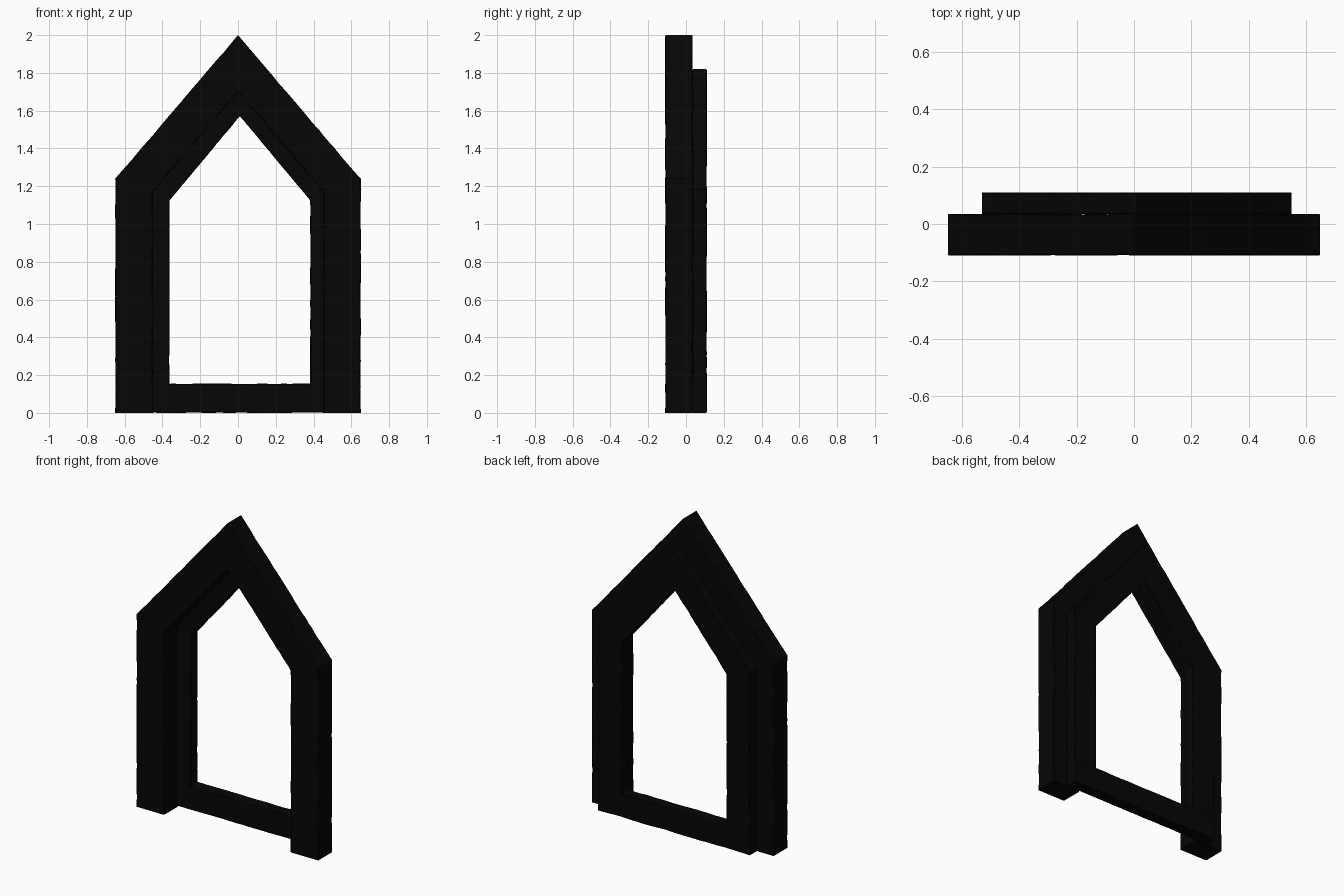
import bpy
import bmesh
import random
from mathutils import Vector

random.seed(4)
if "Cube" in bpy.data.objects:
    bpy.data.objects.remove(bpy.data.objects["Cube"], do_unlink=True)

black = bpy.data.materials.new("charred black wood")
black.use_nodes = True
colour = (0.0018, 0.0018, 0.0018, 1)
black.diffuse_color = colour
black.node_tree.nodes["Principled BSDF"].inputs["Base Color"].default_value = colour
black.node_tree.nodes["Principled BSDF"].inputs["Roughness"].default_value = 0.9


def beam(name, corners, y0, y1, cuts=18, bevel=0.004, wear=0.004):
    """Worn timber: corners are (x, z) for start outer, start inner, end inner, end outer."""
    bm = bmesh.new()
    front = [bm.verts.new((x, y0, z)) for x, z in corners]
    back = [bm.verts.new((x, y1, z)) for x, z in corners]
    bm.faces.new(front)
    bm.faces.new(back[::-1])
    for i in range(4):
        j = (i + 1) % 4
        bm.faces.new((front[j], front[i], back[i], back[j]))
    bmesh.ops.recalc_face_normals(bm, faces=bm.faces)

    # soften the long edges only, so the mitred ends stay tight
    long_edges = [bm.edges.get((v[a], v[b])) for v in (front, back) for a, b in ((1, 2), (3, 0))]
    bmesh.ops.bevel(bm, geom=long_edges, offset=bevel, segments=1, affect='EDGES')

    # cut across the grain, then chip the edges slightly inwards
    p = [Vector((x, (y0 + y1) / 2, z)) for x, z in corners]
    chips = []
    for k in range(1, cuts):
        t = k / cuts
        outer, inner = p[0].lerp(p[3], t), p[1].lerp(p[2], t)
        normal = (inner - outer).cross(Vector((0, 1, 0)))
        cut = bmesh.ops.bisect_plane(bm, geom=bm.verts[:] + bm.edges[:] + bm.faces[:],
                                     plane_co=outer, plane_no=normal)
        middle = (outer + inner) / 2
        chips += [(v, middle) for v in cut["geom_cut"] if isinstance(v, bmesh.types.BMVert)]
    for v, middle in chips:
        v.co += (middle - v.co).normalized() * wear * random.random() ** 2

    mesh = bpy.data.meshes.new(name)
    bm.to_mesh(mesh)
    bm.free()
    mesh.materials.append(black)
    obj = bpy.data.objects.new(name, mesh)
    bpy.context.collection.objects.link(obj)


def gable_frame(name, y0, y1, base, centre, outer, inner):
    """Two posts and two rafters; outer and inner are (half width, shoulder z, apex z)."""
    ow, oz, oa = outer
    iw, iz, ia = inner
    for side, s in (("left", 1), ("right", -1)):
        ox, ix = centre + s * ow, centre + s * iw
        beam(f"{name}_{side}_post", [(ox, base), (ix, base), (ix, iz), (ox, oz)], y0, y1)
        beam(f"{name}_{side}_rafter", [(ox, oz), (ix, iz), (centre, ia), (centre, oa)], y0, y1)


# Wide front frame, narrower frame behind it, and the sill under the rear frame
gable_frame("front", -0.11, 0.035, 0, 0, (0.65, 1.24, 2.0), (0.45, 1.17, 1.70))
gable_frame("rear", 0.034, 0.11, 0.15, 0.01, (0.54, 1.18, 1.82), (0.372, 1.125, 1.57))
beam("sill", [(-0.53, 0), (-0.53, 0.155), (0.55, 0.155), (0.55, 0)], 0.034, 0.11)
